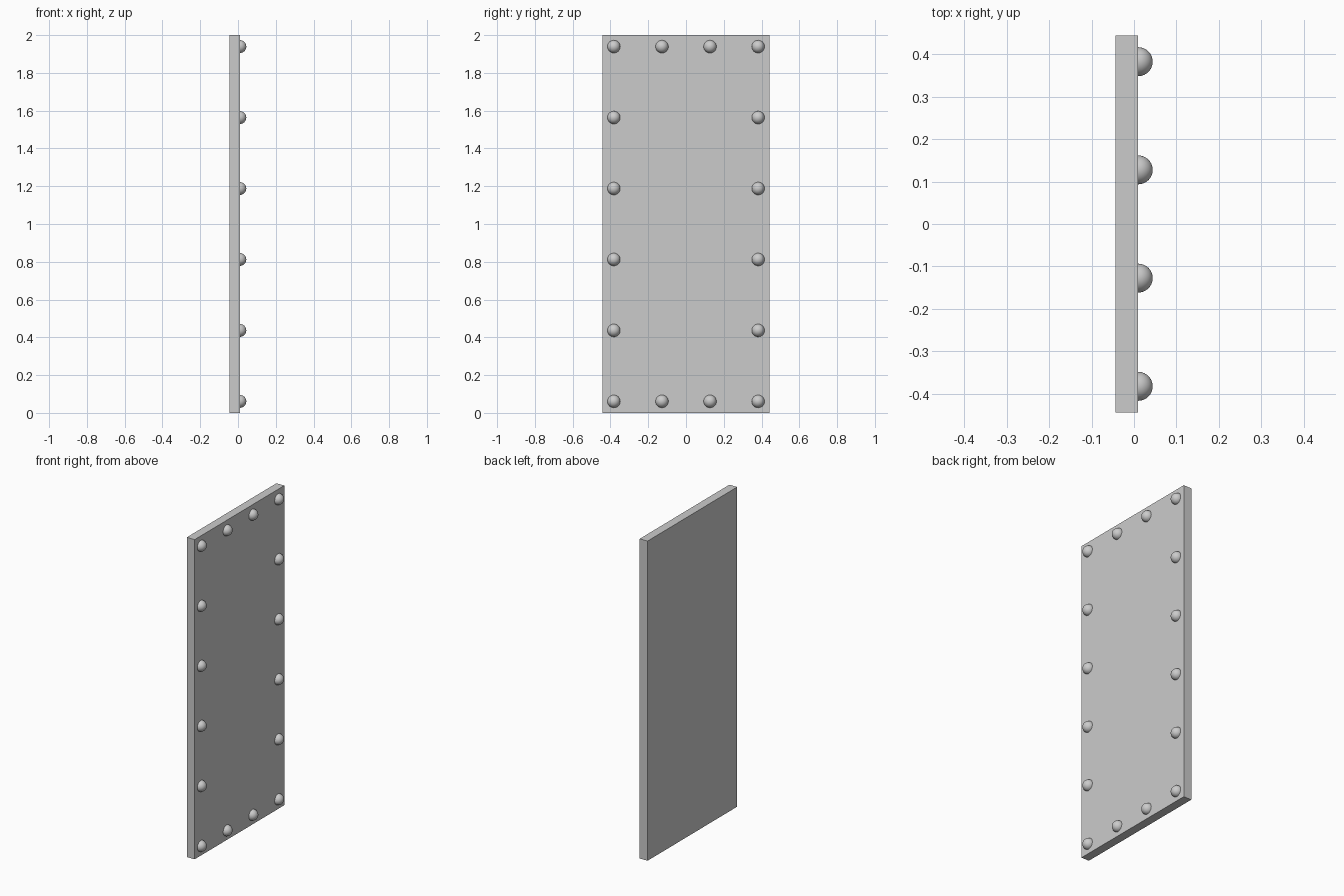
import bpy, bmesh
from math import radians
from mathutils import Matrix, Vector

if "Cube" in bpy.data.objects:
    bpy.data.objects.remove(bpy.data.objects["Cube"])

X_BACK, X_FACE = -0.044, 0.01      # slab thickness range
HALF_W, HEIGHT = 0.443, 2.0
R = 0.034                          # rivet radius
EDGE = 0.061                       # rivet inset from the slab edges


def finish(bm, name):
    mesh = bpy.data.meshes.new(name)
    bm.to_mesh(mesh)
    bm.free()
    obj = bpy.data.objects.new(name, mesh)
    bpy.context.collection.objects.link(obj)
    return obj


# Flat door slab
bm = bmesh.new()
bmesh.ops.create_cube(bm, size=1, matrix=Matrix.Translation(
    ((X_BACK + X_FACE) / 2, 0, HEIGHT / 2))
    @ Matrix.Diagonal((X_FACE - X_BACK, 2 * HALF_W, HEIGHT, 1)))
finish(bm, "door_slab")

# One domed rivet head: half sphere pointing to +x, shared by all rivets
bm = bmesh.new()
bmesh.ops.create_uvsphere(bm, u_segments=32, v_segments=16, radius=R,
                          matrix=Matrix.Rotation(radians(90), 4, 'Y'))
bmesh.ops.bisect_plane(bm, geom=bm.verts[:] + bm.edges[:] + bm.faces[:],
                       dist=1e-5, plane_co=Vector((0, 0, 0)),
                       plane_no=Vector((1, 0, 0)), clear_inner=True)
for f in bm.faces:
    f.smooth = True
rivet = finish(bm, "rivet")

# Rivets around the border: 4 columns by 6 rows, outer ring only
first = True
for row in range(6):
    for col in range(4):
        if row not in (0, 5) and col not in (0, 3):
            continue
        if first:
            obj, first = rivet, False
        else:
            obj = rivet.copy()         # linked duplicate
            bpy.context.collection.objects.link(obj)
        obj.location = (X_FACE,
                        (HALF_W - EDGE) * (2 * col / 3 - 1),
                        EDGE + (HEIGHT - 2 * EDGE) * row / 5)
